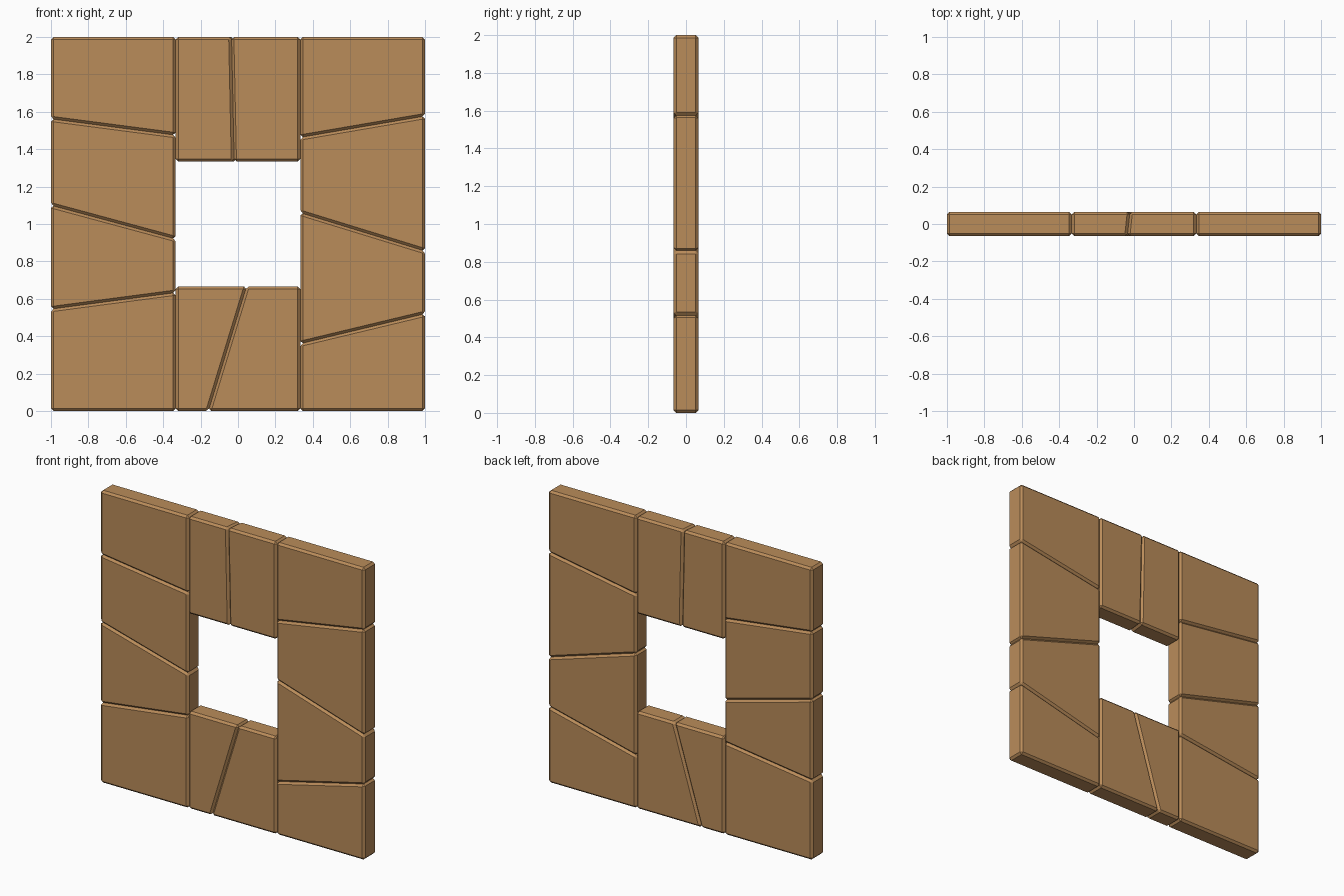
import bpy, bmesh

if "Cube" in bpy.data.objects:
    bpy.data.objects.remove(bpy.data.objects["Cube"])

D = 0.065       # half thickness
BEVEL = 0.014   # chamfer on every stone edge
T = 1 / 3       # column width is two thirds of a unit

stone_mat = bpy.data.materials.new("tan brick")
stone_mat.diffuse_color = (0.49, 0.262, 0.102, 1)
stone_mat.use_nodes = True
stone_mat.node_tree.nodes["Principled BSDF"].inputs["Base Color"].default_value = stone_mat.diffuse_color


def stone(name, front, back=None):
    """Chamfered slab from front (x, z) outline to back outline."""
    bm = bmesh.new()
    f = [bm.verts.new((x, -D, z)) for x, z in front]
    b = [bm.verts.new((x, D, z)) for x, z in (back or front)]
    bm.faces.new(f)
    bm.faces.new(b[::-1])
    for i in range(4):
        j = (i + 1) % 4
        bm.faces.new((f[j], f[i], b[i], b[j]))
    bmesh.ops.recalc_face_normals(bm, faces=bm.faces[:])
    bmesh.ops.bevel(bm, geom=bm.edges[:], offset=BEVEL, segments=1,
                    profile=0.5, affect='EDGES')
    me = bpy.data.meshes.new(name)
    bm.to_mesh(me)
    bm.free()
    me.materials.append(stone_mat)
    bpy.context.collection.objects.link(bpy.data.objects.new(name, me))


# side columns: seam heights at the outer and inner edge
columns = {
    "left": (-1, [(0, 0), (0.545, 0.633), (1.10, 0.92), (1.562, 1.475), (2, 2)]),
    "right": (1, [(0, 0), (0.52, 0.36), (0.855, 1.06), (1.577, 1.463), (2, 2)]),
}
for side, (s, seams) in columns.items():
    for i, ((o0, n0), (o1, n1)) in enumerate(zip(seams, seams[1:])):
        stone(f"{side}_brick_{i + 1}",
              [(s, o0), (s * T, n0), (s * T, n1), (s, o1)])

# middle bricks above and below the opening: seam x at bottom and top, back shift
for place, z0, z1, a, b, shift in (("sill", 0, 2 * T, -0.158, 0.046, 0.0),
                                   ("lintel", 4 * T, 2, -0.022, -0.036, 0.014)):
    for side, s in (("left", -1), ("right", 1)):
        front, back = ([(s * T, z0), (a + d, z0), (b + d, z1), (s * T, z1)]
                       for d in (0, shift))
        stone(f"{place}_brick_{side}", front, back)
